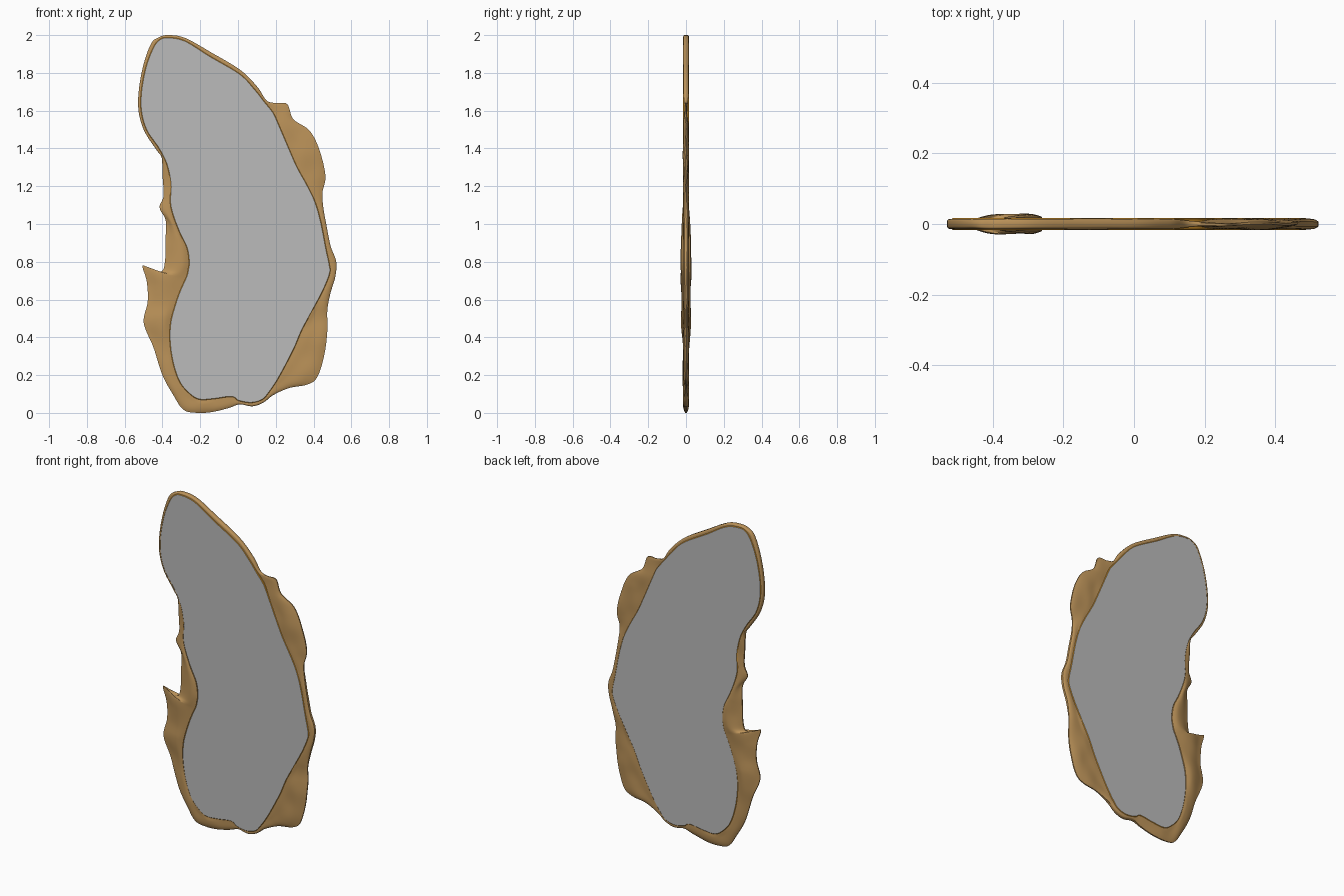
import bpy, bmesh, math
from mathutils import Vector, noise

if "Cube" in bpy.data.objects:
    bpy.data.objects.remove(bpy.data.objects["Cube"])

# Paired outlines in the x-z plane (hundredths): slab edge and outer wood edge
INNER = [(-37,198.8),(-28,197),(-15,189),(1,179.5),(9.2,171),(13.5,165.5),(16,162.5),(19,158.5),
    (21.5,153),(24.5,146),(27.7,138.5),(31.5,130),(37,120),(41,111.5),(44,101),(46.8,86.5),
    (48.4,79),(48.7,74),(45.2,65),(39.4,54),(34,44),(30.4,35.5),(27.2,29),(23.5,22),
    (20.3,16.4),(16.6,11),(13,7),(7,5.3),(0.3,6.4),(-3.4,8.5),(-12.4,7.4),(-20.3,7),
    (-25.6,10),(-31,16.4),(-34.6,27),(-36.2,38.7),(-35.7,48.2),(-33.5,56.7),(-31,64),(-28.8,69),
    (-27.2,72.6),(-26.5,75.8),(-26,80),(-27.2,87.5),(-31,95.5),(-34.6,105),(-36,112),(-35.7,121),
    (-37.8,131.5),(-42,140),(-48.4,149.5),(-51.3,159.5),(-51.3,170),(-48.9,183),(-45,193.3),(-41.5,197.7)]
OUTER = [(-37,200),(-28,198.5),(-14.5,191),(1.3,181.5),(10.3,172.5),(15,165.5),(20,164),(26,163.5),
    (29.3,155.5),(37.8,149.5),(43,139.5),(46.3,125.5),(44.7,116.5),(45.2,108.5),(46.8,99.5),(49,88.5),
    (52,80),(51.5,72),(49,63.5),(47.3,54.5),(47.3,43.5),(45.7,30.7),(42,19),(36.7,15),
    (27.2,13.2),(18.8,9.5),(13.5,5.5),(7.7,3.5),(0.8,4.5),(-4.5,2.7),(-13.5,0.5),(-21.4,0),
    (-28.8,1.6),(-34,9),(-40,20),(-44.7,34.5),(-49.9,47.7),(-47.8,59),(-48.3,69.5),(-50.5,78),
    (-45,74.8),(-40,75.3),(-38.5,82),(-38.3,92.8),(-38.3,102),(-41.5,108.7),(-39.4,115),(-40,126),
    (-40.4,135),(-43,139),(-49.5,149),(-52.6,159.5),(-52.5,171),(-50,184.5),(-46,195.5),(-42,198.8)]
SUB = 7
ROWS = 12


def material(name, rgb):
    m = bpy.data.materials.new(name)
    m.diffuse_color = (*rgb, 1)
    m.use_nodes = True
    m.node_tree.nodes["Principled BSDF"].inputs["Base Color"].default_value = m.diffuse_color
    return m


def smooth_loop(pts):
    """Closed Catmull-Rom curve through the points."""
    p = [Vector(q) / 100 for q in pts]
    n, out = len(p), []
    for i in range(n):
        a, b, c, d = p[i - 1], p[i], p[(i + 1) % n], p[(i + 2) % n]
        for k in range(SUB):
            t = k / SUB
            out.append(0.5 * (2 * b + (c - a) * t + (2 * a - 5 * b + 4 * c - d) * t * t
                              + (3 * b - a - 3 * c + d) * t ** 3))
    return out


def inset(loop, dist):
    """Move a clockwise loop inward."""
    n, out = len(loop), []
    for i in range(n):
        t = (loop[(i + 1) % n] - loop[i - 1]).normalized()
        out.append(loop[i] + Vector((t.y, -t.x)) * dist)
    return out


def build(name, rings, mats, capped, closed):
    """Skin a list of vertex rings; optionally cap the ends or join last to first."""
    bm = bmesh.new()
    vs = [[bm.verts.new(c) for c in r] for r in rings]
    n = len(vs[0])
    for j in range(len(vs) if closed else len(vs) - 1):
        a, b = vs[j], vs[(j + 1) % len(vs)]
        for i in range(n):
            k = (i + 1) % n
            bm.faces.new((a[i], a[k], b[k], b[i]))
    if capped:
        for ring in (vs[0], vs[-1]):
            bm.faces.new(ring).material_index = 1
    bmesh.ops.recalc_face_normals(bm, faces=bm.faces)
    me = bpy.data.meshes.new(name)
    bm.to_mesh(me)
    bm.free()
    ob = bpy.data.objects.new(name, me)
    bpy.context.collection.objects.link(ob)
    for m in mats:
        me.materials.append(m)
    bpy.ops.object.select_all(action='DESELECT')
    ob.select_set(True)
    bpy.context.view_layer.objects.active = ob
    bpy.ops.object.shade_smooth_by_angle(angle=math.radians(40))
    return ob


wood = material("driftwood brown", (0.50, 0.29, 0.10))
amber = material("amber edge", (0.80, 0.36, 0.03))
glass = material("mirror grey", (0.50, 0.50, 0.50))

inner, outer = smooth_loop(INNER), smooth_loop(OUTER)

# Mirror slab: grey faces with a chamfered amber edge
face_edge = inset(inner, 0.003)
slab = [[(p.x, y, p.y) for p in loop] for loop, y in
        ((face_edge, -0.017), (inner, -0.014), (inner, 0.014), (face_edge, 0.017))]
build("mirror_slab", slab, [amber, glass], True, False)


# Live-edge wood: thick at the slab, rippled, thinning towards the outer edge
def half_thickness(p, v, width):
    wide = min(1, width / 0.08)
    left = max(0, 1 - abs(p.y - 0.72) / 0.42) if p.x < 0 else 0
    thin = math.exp(-((p.x - 0.2) ** 2 + (p.y - 1.62) ** 2) / 0.006)
    h = 0.0145 + 0.012 * min(1, 2 * left) * math.sin(math.pi * min(1, v + 0.15))
    h += wide * 0.007 * noise.noise(Vector((p.x * 11, 3.7, p.y * 7))) * min(1, v * 4)
    h *= 1 - 0.6 * thin
    return max(0.003, h * (1 - (0.35 + 0.45 * wide) * v ** 4))


def wood_ring(v, side):
    ring = []
    for a, b in zip(inner, outer):
        p, width = a.lerp(b, v), (b - a).length
        bend = 0.006 * min(1, width / 0.08) * v * noise.noise(Vector((p.x * 7, 9.1, p.y * 9)))
        ring.append((p.x, bend + side * half_thickness(p, v, width), p.y))
    return ring


steps = [i / ROWS for i in range(ROWS + 1)]
rings = [wood_ring(v, -1) for v in steps] + [wood_ring(v, 1) for v in reversed(steps)]
build("driftwood_border", rings, [wood], False, True)
